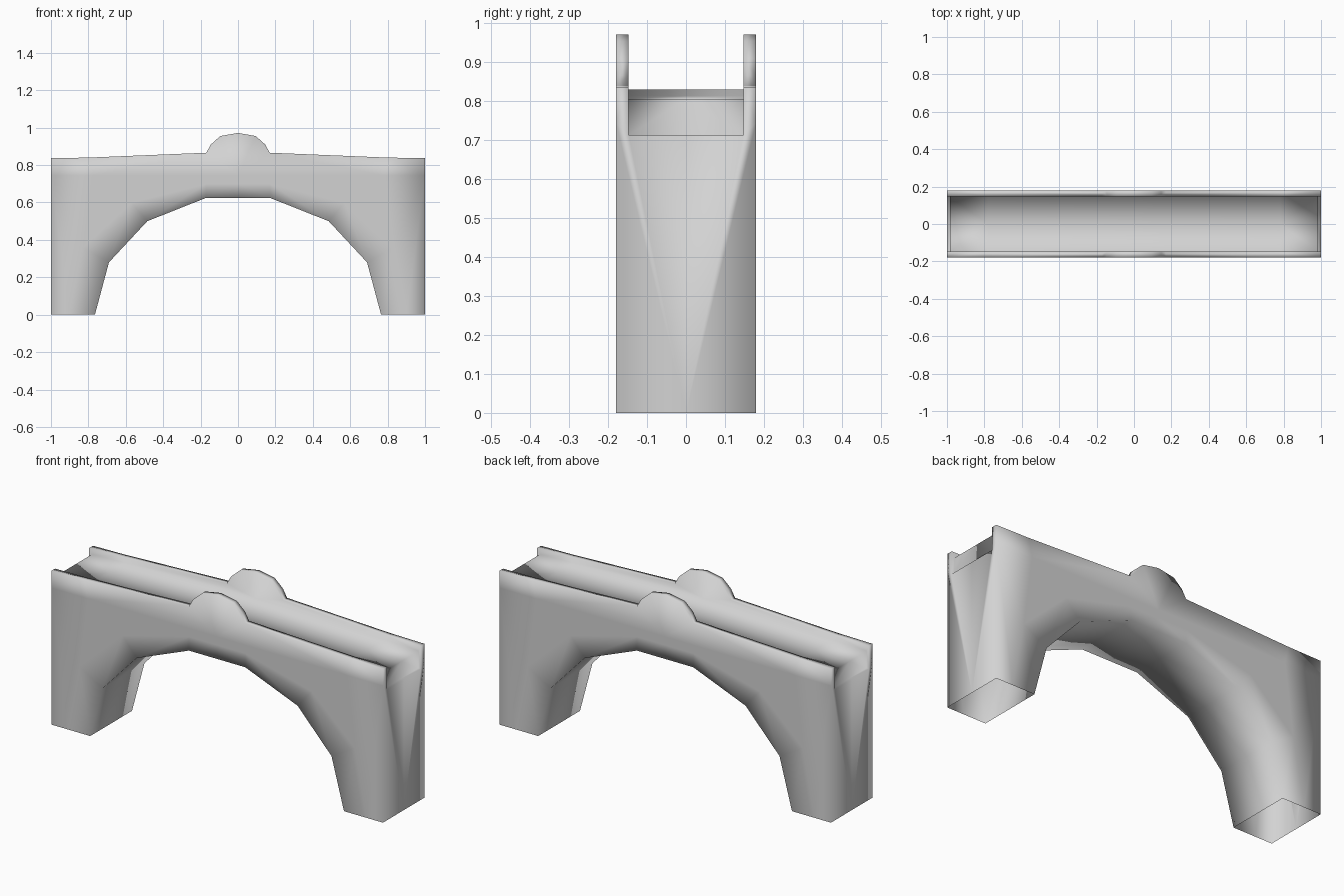
import bpy
import bmesh

cube = bpy.data.objects.get("Cube")
if cube:
    bpy.data.objects.remove(cube, do_unlink=True)

OUTER, INNER, MID = -0.18, -0.147, 0.0   # depth of outer wall, parapet inside, centre line

# Profiles as (x, z), from the end of the bridge to its middle
arch = [(0.765, 0), (0.69, 0.28), (0.485, 0.5), (0.17, 0.625), (0, 0.625)]
band = [(0.9, 0), (0.83, 0.36), (0.57, 0.6), (0.17, 0.7), (0, 0.7)]
course = [(1, 0), (1, 0.745), (0.78, 0.745), (0.17, 0.745), (0, 0.745)]
coping = [(1, 0.837), (0.8, 0.84), (0.17, 0.866)]
crest = [(0.17, 0.866), (0.145, 0.91), (0.095, 0.955), (0, 0.972)]
deck = [(0.985, 0.806), (0.78, 0.814), (0.17, 0.83), (0, 0.83)]
sill, sill_back = (1, 0.713), (0.985, 0.713)

bm = bmesh.new()


def face(*corners):
    bm.faces.new([bm.verts.new((x, y, z)) for (x, z), y in corners])


def panel(points, y):
    face(*[(p, y) for p in points])


def wall(lower, upper, y):
    """Upright strip between two profiles."""
    for a, b, c, d in zip(lower, lower[1:], upper[1:], upper):
        panel([a, b, c, d], y)


def strip(profile, y0, y1):
    """Profile swept through the depth."""
    for a, b in zip(profile, profile[1:]):
        face((a, y0), (b, y0), (b, y1), (a, y1))


# Outer side wall
wall(arch, band, OUTER)
wall(band, course, OUTER)
wall(course[1:4], coping, OUTER)
panel([course[3]] + crest + [course[4]], OUTER)

# Parapet inside with raised crest
panel([sill, coping[0], deck[0], sill_back], INNER)
wall(deck[:3], coping, INNER)
panel([deck[2]] + crest + [deck[3]], INNER)

# Parapet top and end
strip(coping + crest[1:], OUTER, INNER)
face((course[1], OUTER), (coping[0], OUTER), (coping[0], INNER), (sill, INNER))

# Sunken walkway with end step
strip([sill, sill_back] + deck, INNER, MID)

# Arch underside and end wall of the leg
strip(arch, OUTER, MID)
face((course[0], OUTER), (course[1], OUTER), (sill, INNER), (sill, MID), (course[0], MID))

# Mirror the quarter into the whole bridge
bmesh.ops.remove_doubles(bm, verts=bm.verts[:], dist=0.0005)
for axis in "XY":
    bmesh.ops.mirror(bm, geom=bm.verts[:] + bm.edges[:] + bm.faces[:],
                     axis=axis, merge_dist=0.0005)
bmesh.ops.remove_doubles(bm, verts=bm.verts[:], dist=0.0005)
bmesh.ops.recalc_face_normals(bm, faces=bm.faces[:])
for f in bm.faces:
    f.smooth = True

mesh = bpy.data.meshes.new("arch_bridge")
bm.to_mesh(mesh)
bm.free()
bridge = bpy.data.objects.new("arch_bridge", mesh)
bpy.context.collection.objects.link(bridge)

# Pale grey stone
stone = bpy.data.materials.new("pale_grey_stone")
stone.use_nodes = True
colour = (0.65, 0.65, 0.65, 1)
stone.diffuse_color = colour
stone.node_tree.nodes["Principled BSDF"].inputs["Base Color"].default_value = colour
mesh.materials.append(stone)
